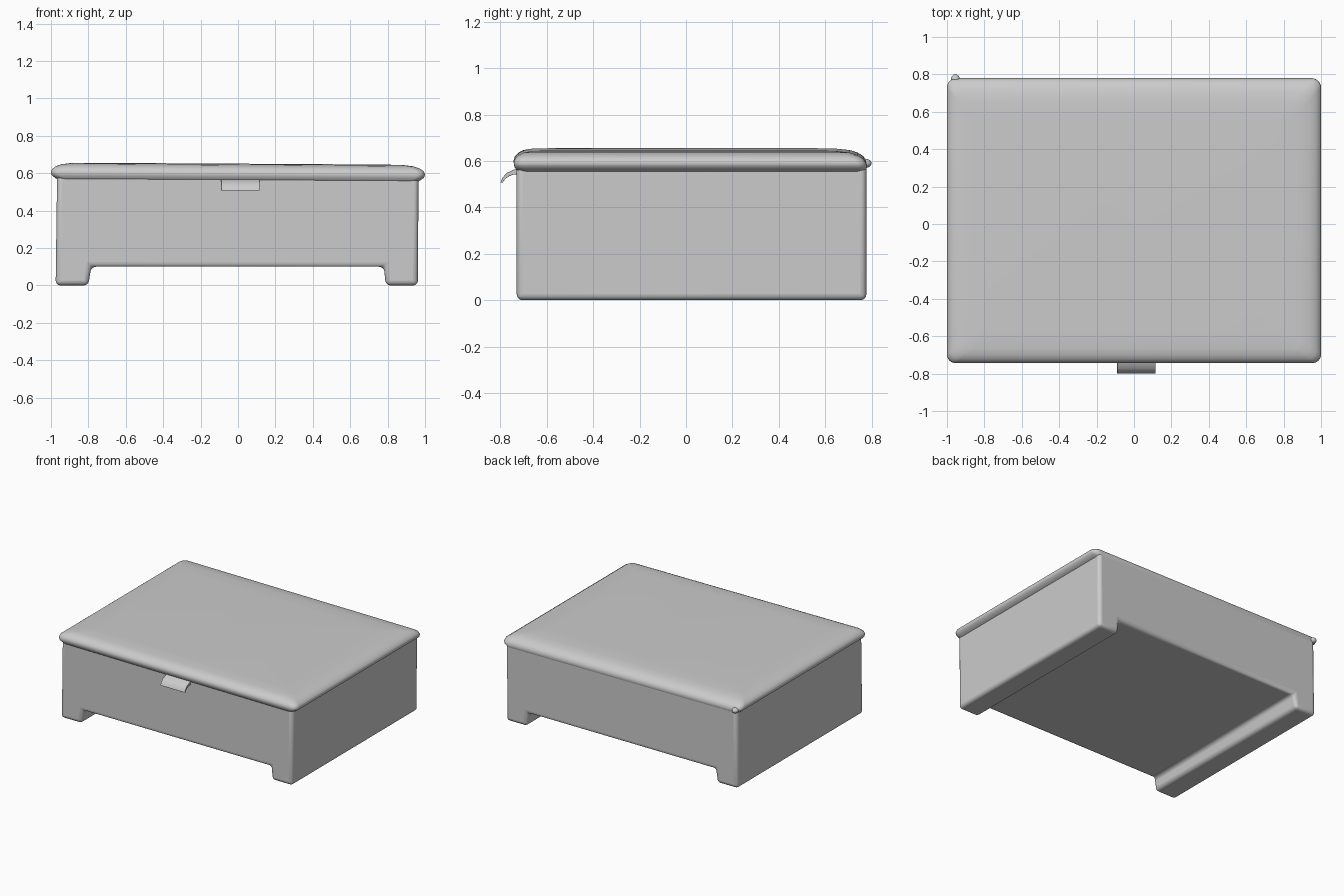
import bpy, bmesh, math

if "Cube" in bpy.data.objects:
    bpy.data.objects.remove(bpy.data.objects["Cube"])


def finish(name, bm, bevel=0.0):
    bmesh.ops.recalc_face_normals(bm, faces=bm.faces)
    mesh = bpy.data.meshes.new(name)
    bm.to_mesh(mesh)
    bm.free()
    ob = bpy.data.objects.new(name, mesh)
    bpy.context.collection.objects.link(ob)
    if bevel:
        mod = ob.modifiers.new("soft_edges", 'BEVEL')
        mod.width, mod.segments = bevel, 4
        mod.limit_method, mod.angle_limit = 'ANGLE', math.radians(50)
    bpy.ops.object.select_all(action='DESELECT')
    bpy.context.view_layer.objects.active = ob
    ob.select_set(True)
    bpy.ops.object.shade_smooth_by_angle(angle=math.radians(50))
    return ob


def prism(name, points, vector, bevel):
    """Extrude a closed 3D outline along a vector."""
    bm = bmesh.new()
    face = bm.faces.new([bm.verts.new(p) for p in points])
    new = bmesh.ops.extrude_face_region(bm, geom=[face])["geom"]
    verts = [v for v in new if isinstance(v, bmesh.types.BMVert)]
    bmesh.ops.translate(bm, verts=verts, vec=vector)
    return finish(name, bm, bevel)


def rounded_ring(z, left, right, front, back, r=0.045, n=6):
    """Rounded rectangle; the top slopes very slightly to the right."""
    pts = []
    corners = [(right - r, back - r), (left + r, back - r),
               (left + r, front + r), (right - r, front + r)]
    for q, (cx, cy) in enumerate(corners):
        for i in range(n + 1):
            a = math.pi / 2 * (q + i / n)
            x = cx + r * math.cos(a)
            pts.append((x, cy + r * math.sin(a), z - 0.006 * x))
    return pts


# Box body with two full-depth runner feet
outline = [(-0.975, 0), (-0.80, 0), (-0.785, 0.10), (0.78, 0.10),
           (0.79, 0), (0.962, 0), (0.965, 0.60), (-0.967, 0.60)]
prism("box_body", [(x, -0.73, z) for x, z in outline], (0, 1.508, 0), 0.026)

# Soft cushion-edged lid, lofted from rounded rectangles
rings = [(0.552, -0.955, 0.952, -0.720, 0.772),
         (0.570, -0.978, 0.978, -0.734, 0.779),
         (0.582, -0.995, 0.995, -0.740, 0.780),
         (0.598, -1.000, 1.000, -0.743, 0.776),
         (0.615, -0.995, 0.994, -0.738, 0.765),
         (0.631, -0.975, 0.970, -0.722, 0.740),
         (0.642, -0.945, 0.940, -0.700, 0.705),
         (0.648, -0.900, 0.890, -0.665, 0.650),
         (0.651, -0.800, 0.790, -0.580, 0.550)]
bm = bmesh.new()
loops = [[bm.verts.new(p) for p in rounded_ring(*r)] for r in rings]
for low, high in zip(loops, loops[1:]):
    for i in range(len(low)):
        j = (i + 1) % len(low)
        bm.faces.new((low[i], low[j], high[j], high[i]))
bm.faces.new(loops[0])
bm.faces.new(loops[-1])
finish("lid", bm)

# Drooping front pull tab
tab = [(-0.71, 0.575), (-0.745, 0.562), (-0.772, 0.549), (-0.79, 0.530),
       (-0.80, 0.508), (-0.792, 0.506), (-0.778, 0.524), (-0.762, 0.535),
       (-0.745, 0.541), (-0.71, 0.545)]
prism("pull_tab", [(-0.09, y, z) for y, z in tab], (0.205, 0, 0), 0.002)

# Small folded ear at the back left lid corner
bm = bmesh.new()
bmesh.ops.create_uvsphere(bm, u_segments=16, v_segments=10, radius=1)
for v in bm.verts:
    v.co = (-0.955 + 0.024 * v.co.x, 0.772 + 0.028 * v.co.y, 0.59 + 0.02 * v.co.z)
finish("corner_ear", bm)

# Curled fold under the lid at the back right corner
curve = bpy.data.curves.new("corner_fold", 'CURVE')
curve.dimensions = '3D'
curve.bevel_depth, curve.use_fill_caps = 0.012, True
spline = curve.splines.new('NURBS')
path = [(0.965, 0.63, 0.58), (0.968, 0.68, 0.572), (0.968, 0.73, 0.575),
        (0.966, 0.745, 0.60), (0.96, 0.72, 0.61)]
spline.points.add(len(path) - 1)
for p, co in zip(spline.points, path):
    p.co = (*co, 1)
spline.use_endpoint_u = True
bpy.context.collection.objects.link(bpy.data.objects.new("corner_fold", curve))
